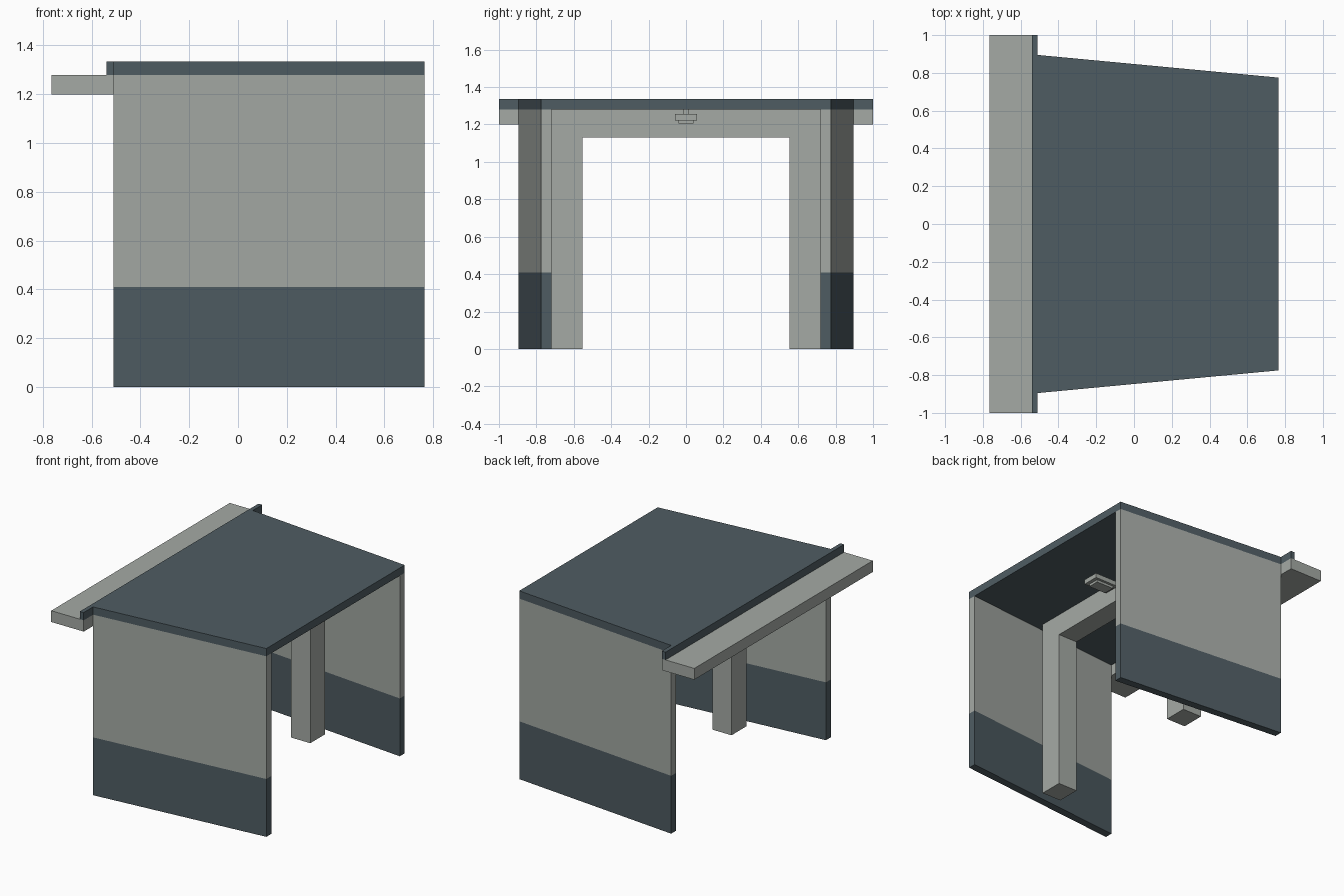
import bpy, bmesh

if "Cube" in bpy.data.objects:
    bpy.data.objects.remove(bpy.data.objects["Cube"])


def material(name, rgb):
    m = bpy.data.materials.new(name)
    m.diffuse_color = (*rgb, 1)
    m.use_nodes = True
    m.node_tree.nodes["Principled BSDF"].inputs["Base Color"].default_value = m.diffuse_color
    return m


GREY = material("light grey", (0.376, 0.402, 0.376))
SLATE = material("dark slate", (0.078, 0.108, 0.124))


def prism(name, outline, z0, z1, mat):
    """Extrude a flat outline (x, y) from z0 up to z1."""
    bm = bmesh.new()
    face = bm.faces.new([bm.verts.new((x, y, z0)) for x, y in outline])
    ext = bmesh.ops.extrude_face_region(bm, geom=[face])
    top = [g for g in ext["geom"] if isinstance(g, bmesh.types.BMVert)]
    bmesh.ops.translate(bm, verts=top, vec=(0, 0, z1 - z0))
    bmesh.ops.recalc_face_normals(bm, faces=bm.faces[:])
    mesh = bpy.data.meshes.new(name)
    bm.to_mesh(mesh)
    bm.free()
    mesh.materials.append(mat)
    ob = bpy.data.objects.new(name, mesh)
    bpy.context.collection.objects.link(ob)
    return ob


def box(name, x0, x1, y0, y1, z0, z1, mat):
    return prism(name, [(x0, y0), (x1, y0), (x1, y1), (x0, y1)], z0, z1, mat)


BACK, FRONT = -0.51, 0.765
ROOF_Z, TOP_Z = 1.28, 1.335

# tapering roof slab with a full-width lip at the back
half = [(FRONT, 0.775), (BACK, 0.895), (BACK, 1.0), (-0.54, 1.0)]
prism("roof", half + [(x, -y) for x, y in reversed(half)], ROOF_Z, TOP_Z, SLATE)

# long ledge behind the roof
box("back_ledge", -0.765, BACK, -1, 1, 1.20, ROOF_Z, GREY)

# splayed side walls with a dark lower band, and frame legs
for side, s in (("left", 1), ("right", -1)):
    wall = [(BACK, s * 0.84), (FRONT, s * 0.72), (FRONT, s * 0.775), (BACK, s * 0.895)]
    prism(side + "_wall_lower", wall, 0, 0.41, SLATE)
    prism(side + "_wall_upper", wall, 0.41, ROOF_Z, GREY)
    box(side + "_frame_leg", 0.03, 0.18, *sorted((s * 0.553, s * 0.72)), 0, 1.13, GREY)

# cross beam of the inner frame
box("frame_beam", 0.03, 0.18, -0.72, 0.72, 1.13, ROOF_Z, GREY)

# ceiling fixture hanging in front of the beam
box("fixture_stem", 0.265, 0.295, -0.015, 0.015, 1.255, ROOF_Z, GREY)
box("fixture_plate", 0.19, 0.375, -0.058, 0.058, 1.222, 1.255, GREY)
box("fixture_lens", 0.215, 0.35, -0.04, 0.04, 1.205, 1.222, GREY)
